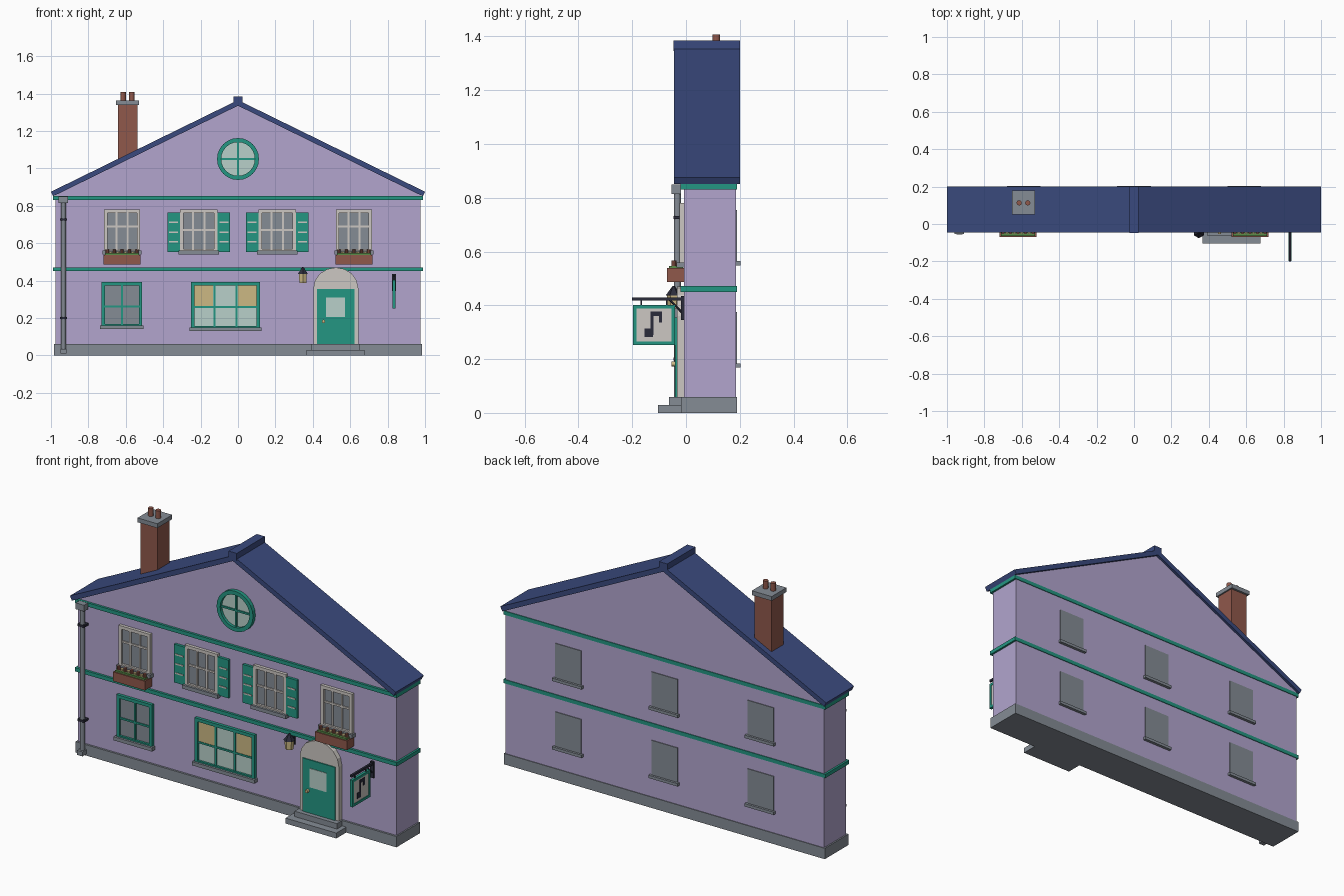
import bpy, bmesh, math
from mathutils import Matrix, Vector

if "Cube" in bpy.data.objects:
    bpy.data.objects.remove(bpy.data.objects["Cube"])


def mat(name, r, g, b):
    m = bpy.data.materials.new(name)
    lin = [(c / 255 / 12.92) if c < 11 else ((c / 255 + 0.055) / 1.055) ** 2.4 for c in (r, g, b)]
    m.diffuse_color = (*lin, 1)
    m.use_nodes = True
    m.node_tree.nodes["Principled BSDF"].inputs["Base Color"].default_value = m.diffuse_color
    return m


LILAC = mat("lilac wall", 178, 165, 206)
TEAL = mat("teal paint", 36, 150, 130)
BLUE = mat("blue roof", 58, 74, 126)
STONE = mat("grey stone", 133, 140, 149)
CREAM = mat("cream trim", 204, 199, 194)
BRICK = mat("brick red", 144, 88, 75)
GLASS = mat("pale glass", 184, 208, 202)
TAN = mat("warm yellow", 204, 184, 132)
DARK = mat("dark iron", 42, 43, 58)
GREEN = mat("leaf green", 92, 140, 74)


def finish(name, bm, m):
    bmesh.ops.recalc_face_normals(bm, faces=bm.faces)
    me = bpy.data.meshes.new(name)
    bm.to_mesh(me)
    bm.free()
    me.materials.append(m)
    ob = bpy.data.objects.new(name, me)
    bpy.context.collection.objects.link(ob)
    return ob


def boxes(name, m, *ranges):
    """One object from boxes given as (x0, x1, y0, y1, z0, z1)."""
    bm = bmesh.new()
    for x0, x1, y0, y1, z0, z1 in ranges:
        mtx = Matrix.Translation(((x0 + x1) / 2, (y0 + y1) / 2, (z0 + z1) / 2)) @ \
            Matrix.Diagonal((x1 - x0, y1 - y0, z1 - z0, 1))
        bmesh.ops.create_cube(bm, size=1, matrix=mtx)
    return finish(name, bm, m)


def prism(name, m, pts, y0, y1):
    """Extrude an x-z outline along y."""
    bm = bmesh.new()
    f = bm.faces.new([bm.verts.new((x, y0, z)) for x, z in pts])
    ext = bmesh.ops.extrude_face_region(bm, geom=[f])["geom"]
    bmesh.ops.translate(bm, vec=(0, y1 - y0, 0), verts=[v for v in ext if isinstance(v, bmesh.types.BMVert)])
    return finish(name, bm, m)


def rod(name, m, a, b, r, r2=None, n=12):
    a, b = Vector(a), Vector(b)
    bm = bmesh.new()
    q = (b - a).to_track_quat('Z', 'Y').to_matrix().to_4x4()
    bmesh.ops.create_cone(bm, cap_ends=True, segments=n, radius1=r, radius2=r if r2 is None else r2,
                          depth=(b - a).length, matrix=Matrix.Translation((a + b) / 2) @ q)
    return finish(name, bm, m)


# house body, plinth and string courses
prism("wall", LILAC, [(-.977, .02), (.977, .02), (.977, .858), (0, 1.338), (-.977, .858)], -.007, .186)
boxes("plinth", STONE, (-.985, .985, -.018, .19, 0, .06))
for nm, z in (("lower_band", .45), ("upper_band", .83)):
    boxes(nm, TEAL, (-.988, .988, -.02, .19, z, z + .021))

# roof and ridge
prism("roof", BLUE, [(-1, .875), (0, 1.365), (1, .875), (.988, .851), (0, 1.335), (-.988, .851)], -.045, .2)
boxes("ridge_cap", BLUE, (-.025, .025, -.047, .2, 1.345, 1.385))

# chimney
boxes("chimney_stack", BRICK, (-.642, -.538, .062, .168, .98, 1.345))
boxes("chimney_cap", STONE, (-.652, -.53, .05, .18, 1.34, 1.364))
for x in (-.614, -.568):
    rod("chimney_pot", BRICK, (x, .113, 1.36), (x, .113, 1.407), .014)


def window(name, x0, x1, z0, z1, frame, glass, cols, bar_z, w=.018, sill=True):
    y = -.024
    boxes(name + "_glass", glass, (x0 + .005, x1 - .005, -.012, -.005, z0 + .005, z1 - .005))
    parts = [(x0, x0 + w, y, -.005, z0, z1), (x1 - w, x1, y, -.005, z0, z1),
             (x0 + w, x1 - w, y, -.005, z1 - w, z1), (x0 + w, x1 - w, y, -.005, z0, z0 + w)]
    for i in range(1, cols):
        c = x0 + w / 2 + (x1 - x0 - w) * i / cols
        parts.append((c - .005, c + .005, -.019, -.008, z0 + w, z1 - w))
    parts.append((x0 + w, x1 - w, -.018, -.008, bar_z - .005, bar_z + .005))
    boxes(name + "_frame", frame, *parts)
    boxes(name + "_sill", STONE, (x0 - .008, x1 + .008, -.036, -.005, z0 - .01, z0 + .01))


# upper windows, shutters and flower boxes, mirrored
for s in (-1, 1):
    c = .62 * s
    window("outer_window", c - .097, c + .097, .55, .78, CREAM, STONE, 3, .69)
    boxes("flower_box", BRICK, (c - .098, c + .098, -.07, -.007, .487, .538))
    boxes("flower_leaves", GREEN, (c - .09, c + .09, -.064, -.012, .536, .547))
    for i in range(9):
        x = c - .08 + .02 * i
        rod("flower", TAN if i % 2 else BRICK, (x, -.045, .54), (x, -.045, .556 if i % 2 else .566), .009, n=8)
    c = .21 * s
    window("inner_window", c - .1, c + .1, .55, .78, CREAM, STONE, 3, .67)
    for t in (-1, 1):
        k = c + .134 * t
        boxes("shutter", TEAL, (k - .033, k + .033, -.022, -.005, .553, .765))
        boxes("shutter_slats", CREAM, *[(k - .024, k + .024, -.025, -.02, z - .004, z + .004)
                                        for z in (.607, .659, .711)])

# ground floor windows
window("small_window", -.73, -.512, .15, .392, TEAL, STONE, 2, .262)
window("shop_window", -.25, .117, .14, .392, TEAL, GLASS, 3, .258)
boxes("curtains", TAN, *[(a, b, -.015, -.011, .262, .375) for a, b in ((-.234, -.134), (.0, .1))])

# round gable window
N = 24
ring = [(math.cos(2 * math.pi * i / N), math.sin(2 * math.pi * i / N)) for i in range(N)]
bm = bmesh.new()
loops = [[bm.verts.new((r * cx, y, 1.05 + r * cz)) for cx, cz in ring]
         for r, y in ((.112, -.005), (.112, -.028), (.09, -.028), (.09, -.005))]
for k in range(4):
    a, b = loops[k], loops[(k + 1) % 4]
    for i in range(N):
        bm.faces.new((a[i], a[(i + 1) % N], b[(i + 1) % N], b[i]))
finish("round_window_frame", bm, TEAL)
prism("round_window_glass", GLASS, [(.1 * a, 1.05 + .1 * b) for a, b in ring], -.012, -.005)
boxes("round_window_bars", TEAL, (-.005, .005, -.02, -.008, .955, 1.145), (-.095, .095, -.019, -.008, 1.045, 1.055))

# back windows
for x in (-.59, 0, .59):
    for z in (.18, .56):
        boxes("back_glass", STONE, (x - .08, x + .08, .183, .19, z, z + .195))
        boxes("back_sill", STONE, (x - .09, x + .09, .183, .202, z - .012, z + .004))

# doorway with arched surround
arch = [(.523 + .12 * math.cos(math.pi * i / 8), .36 + .11 * math.sin(math.pi * i / 8)) for i in range(9)]
prism("door_surround", CREAM, [(.403, .055), (.643, .055)] + arch, -.034, -.005)
boxes("door", TEAL, (.423, .622, -.04, -.03, .06, .355))
boxes("door_pane", GLASS, (.47, .572, -.043, -.038, .205, .31))
rod("door_knob", TAN, (.457, -.038, .182), (.457, -.054, .182), .009)
boxes("lower_step", STONE, (.365, .677, -.105, -.01, 0, .03))
boxes("upper_step", STONE, (.392, .652, -.064, -.01, .03, .06))

# wall lantern
boxes("lantern_bracket", DARK, (.34, .354, -.05, -.005, .438, .446), (.337, .357, -.014, -.005, .40, .455))
rod("lantern_body", TAN, (.347, -.046, .388), (.347, -.046, .436), .022, .024, 6)
rod("lantern_cap", DARK, (.347, -.046, .436), (.347, -.046, .472), .03, .004, 6)

# hanging sign with a note shape on both sides
X = .834
boxes("sign_bracket", DARK, (X - .006, X + .006, -.2, -.005, .418, .43), (X - .01, X + .01, -.018, -.005, .345, .435),
      (X - .003, X + .003, -.17, -.164, .395, .42), (X - .003, X + .003, -.075, -.069, .395, .42))
rod("sign_brace", DARK, (X, -.012, .37), (X, -.06, .42), .004, n=6)
boxes("sign_frame", TEAL, (X - .008, X + .008, -.198, -.184, .252, .402), (X - .008, X + .008, -.054, -.04, .252, .402),
      (X - .008, X + .008, -.184, -.054, .252, .266), (X - .008, X + .008, -.184, -.054, .388, .402))
boxes("sign_panel", CREAM, (X - .005, X + .005, -.19, -.048, .26, .395))
boxes("sign_note", DARK, (X - .007, X + .007, -.155, -.122, .282, .314), (X - .007, X + .007, -.132, -.121, .29, .378),
      (X - .007, X + .007, -.121, -.09, .36, .378), (X - .007, X + .007, -.101, -.09, .337, .36))

# drainpipe
rod("drainpipe", STONE, (-.933, -.032, .02), (-.933, -.032, .82), .013)
boxes("pipe_hopper", STONE, (-.959, -.908, -.053, -.018, .815, .85))
boxes("pipe_shoe", STONE, (-.95, -.916, -.055, -.012, .01, .035))
boxes("pipe_clips", DARK, *[(-.953, -.913, -.047, -.005, z - .006, z + .006) for z in (.2, .727)])
